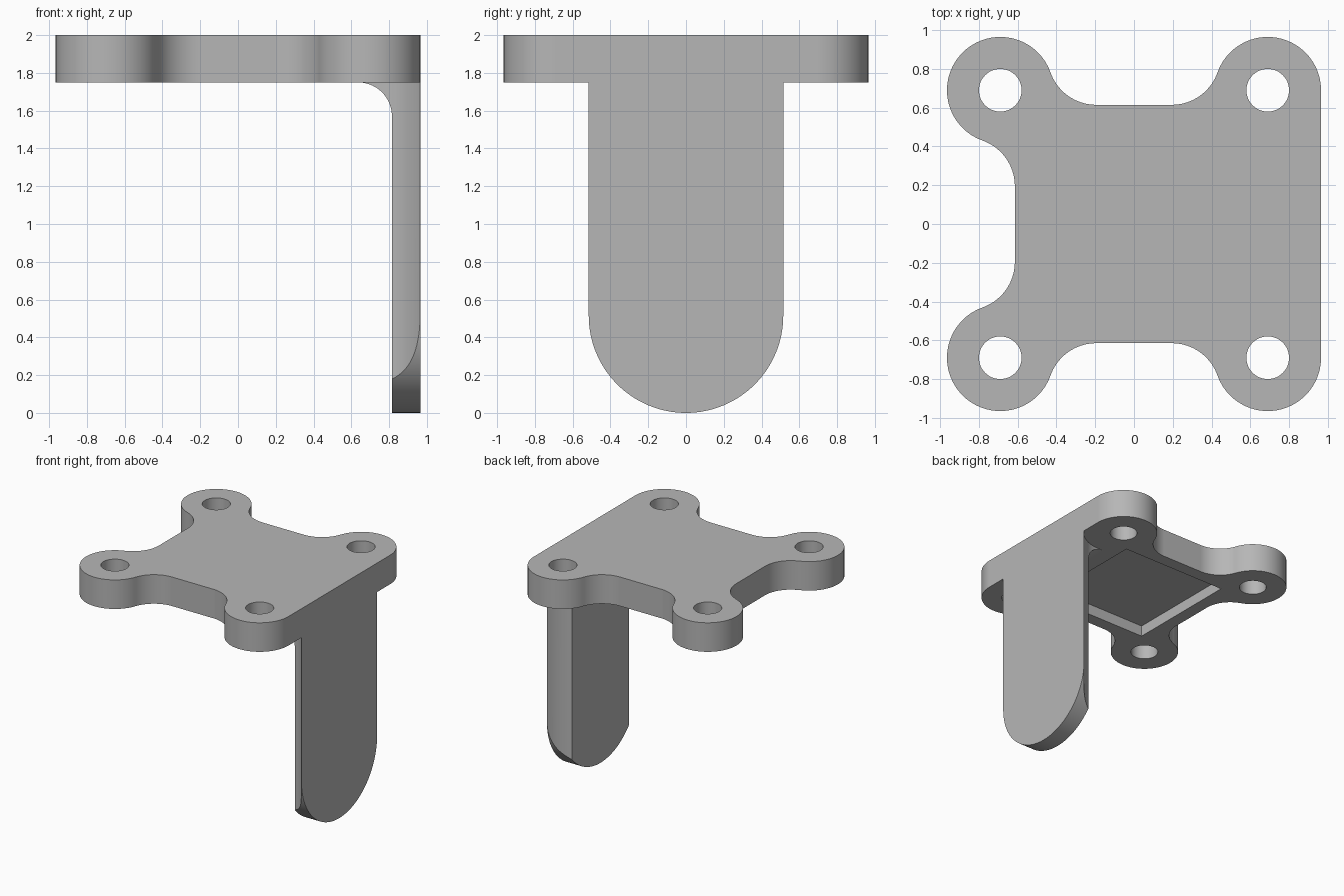
import bpy
import bmesh
from math import cos, sin, pi, atan2, sqrt

if "Cube" in bpy.data.objects:
    bpy.data.objects.remove(bpy.data.objects["Cube"])

TOP, UNDER = 2.0, 1.75      # plate faces
HOLE = 0.69                 # bolt hole offset
LOBE, VALLEY, FILLET = 0.275, 0.615, 0.25
OUTER, INNER = 0.965, 0.815 # leg thickness range in x
HALF = 0.515                # leg half width
EDGE = HOLE + LOBE


def arc(cx, cy, r, a0, a1, n=24):
    return [(cx + r * cos(a0 + (a1 - a0) * i / n),
             cy + r * sin(a0 + (a1 - a0) * i / n)) for i in range(n + 1)]


def prism(name, pts, lo, hi, axis="z"):
    """Extrude a closed 2D profile along the given axis."""
    place = {"x": lambda a, b, t: (t, a, b),
             "y": lambda a, b, t: (a, t, b),
             "z": lambda a, b, t: (a, b, t)}[axis]
    bm = bmesh.new()
    face = bm.faces.new([bm.verts.new(place(a, b, lo)) for a, b in pts])
    new = bmesh.ops.extrude_face_region(bm, geom=[face])["geom"]
    verts = [g for g in new if isinstance(g, bmesh.types.BMVert)]
    bmesh.ops.translate(bm, verts=verts, vec=place(0, 0, hi - lo))
    bmesh.ops.recalc_face_normals(bm, faces=bm.faces)
    mesh = bpy.data.meshes.new(name)
    bm.to_mesh(mesh)
    bm.free()
    obj = bpy.data.objects.new(name, mesh)
    bpy.context.collection.objects.link(obj)
    return obj


def activate(obj):
    bpy.ops.object.select_all(action="DESELECT")
    obj.select_set(True)
    bpy.context.view_layer.objects.active = obj


def combine(obj, other, operation):
    """Apply a boolean and discard the helper."""
    mod = obj.modifiers.new("boolean", "BOOLEAN")
    mod.object, mod.operation, mod.solver = other, operation, "EXACT"
    activate(obj)
    bpy.ops.object.modifier_apply(modifier=mod.name)
    bpy.data.objects.remove(other)


def corners():
    return [(sx * HOLE, sy * HOLE) for sx in (-1, 1) for sy in (-1, 1)]


# Plate outline: valley fillets blend tangentially into the corner lobes
rise = VALLEY + FILLET
run = HOLE - sqrt((FILLET + LOBE) ** 2 - (rise - HOLE) ** 2)
slope = atan2(HOLE - rise, HOLE - run)      # fillet centre towards lobe centre
back_right = arc(run, rise, FILLET, -pi / 2, slope) + \
    arc(HOLE, HOLE, LOBE, slope + pi, 0, 40)[1:]
back_left_x = [(-x, y) for x, y in reversed(arc(run, rise, FILLET, -pi / 2, slope))]
lobe = arc(-HOLE, HOLE, LOBE, 1.5 * pi - (slope + pi) + pi / 2 + pi / 2 - pi,
           0, 1)  # placeholder span, replaced by the full left lobe below
lobe = arc(-HOLE, HOLE, LOBE, 1.5 * pi - slope, -slope, 64)[1:-1]
left_valley = [(-y, x) for x, y in arc(run, rise, FILLET, -pi / 2, slope)]
back = left_valley + lobe + back_left_x + back_right
front = [(x, -y) for x, y in reversed(back)]
plate = prism("bracket", back + front, UNDER, TOP)

# Bolt holes and square pocket under the plate
for x, y in corners():
    combine(plate, prism("hole", arc(x, y, 0.11, 0, 2 * pi, 48)[:-1], 1.6, 2.1),
            "DIFFERENCE")
P = 0.505
combine(plate, prism("pocket", [(-P, -P), (P, -P), (P, P), (-P, P)], 1.6, UNDER + 0.095),
        "DIFFERENCE")

# Leg: side profile with inner fillet, trimmed to a round tip
R = 0.18
side = [(OUTER, -0.1), (OUTER, 1.85), (INNER - R, 1.85)] + \
    arc(INNER - R, UNDER - R, R, pi / 2, 0) + [(INNER, -0.1)]
leg = prism("leg", side, -0.7, 0.7, "y")
tip = arc(0, HALF, HALF, pi, 2 * pi, 64) + [(HALF, 1.9), (-HALF, 1.9)]
combine(leg, prism("tip", tip, 0.4, 1.2, "x"), "INTERSECT")

# Round clearance grooves along the leg sides below the bolt holes
for x, y in corners():
    if x > 0:
        combine(leg, prism("groove", arc(x, y, 0.325, 0, 2 * pi, 96)[:-1], -0.2, 2.2),
                "DIFFERENCE")
combine(plate, leg, "UNION")

# Grey material and shading
grey = bpy.data.materials.new("grey")
grey.use_nodes = True
colour = (0.47, 0.47, 0.47, 1)
grey.diffuse_color = colour
grey.node_tree.nodes["Principled BSDF"].inputs["Base Color"].default_value = colour
plate.data.materials.clear()
plate.data.materials.append(grey)
for poly in plate.data.polygons:
    poly.material_index = 0
activate(plate)
bpy.ops.object.shade_smooth_by_angle()
weighted = plate.modifiers.new("weighted normals", "WEIGHTED_NORMAL")
weighted.keep_sharp = True
